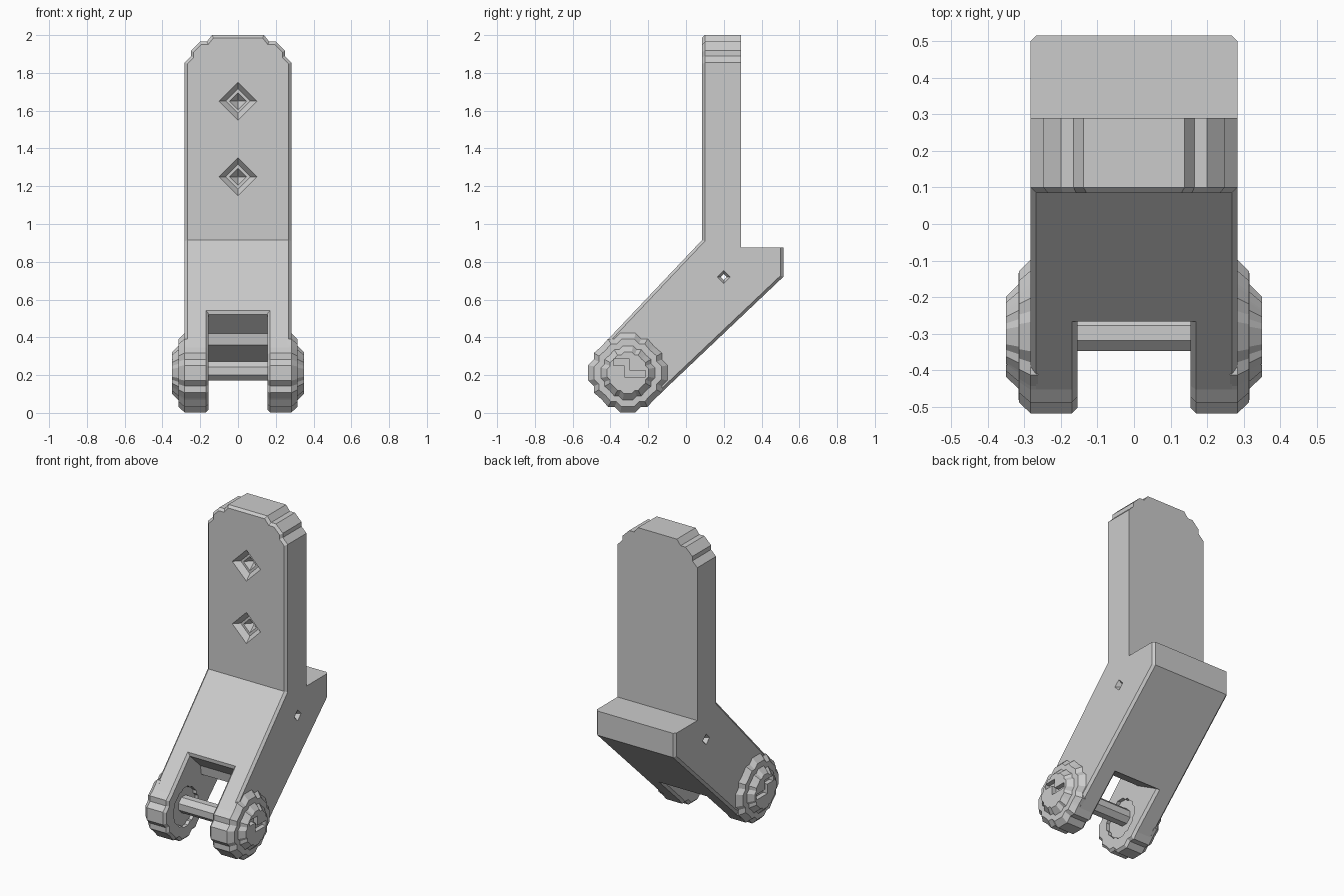
import bpy, bmesh, math
from mathutils import Vector

if "Cube" in bpy.data.objects:
    bpy.data.objects.remove(bpy.data.objects["Cube"])

grey = bpy.data.materials.new("plain grey")
grey.diffuse_color = (0.6, 0.6, 0.6, 1)
grey.use_nodes = True
grey.node_tree.nodes["Principled BSDF"].inputs["Base Color"].default_value = grey.diffuse_color

CY, CZ = -0.308, 0.212          # pivot centre
HALF = 0.283                    # half width of the bracket
CH = 0.015                      # edge chamfer

# Stepped round outline, one quadrant turned four times
QUAD = [(.21, .04), (.18, .07), (.18, .105), (.145, .135),
        (.135, .145), (.105, .18), (.07, .18), (.04, .21)]
ROUND = []
for k in range(4):
    c, s = round(math.cos(k * math.pi / 2)), round(math.sin(k * math.pi / 2))
    ROUND += [(a * c - b * s, a * s + b * c) for a, b in QUAD]


def loft(name, rings):
    """Solid through matching rings of 3D points."""
    bm = bmesh.new()
    loops = [[bm.verts.new(p) for p in r] for r in rings]
    n = len(loops[0])
    for a, b in zip(loops, loops[1:]):
        for i in range(n):
            j = (i + 1) % n
            bm.faces.new((a[i], a[j], b[j], b[i]))
    bm.faces.new(loops[0])
    bm.faces.new(loops[-1])
    bmesh.ops.recalc_face_normals(bm, faces=bm.faces)
    me = bpy.data.meshes.new(name)
    bm.to_mesh(me)
    bm.free()
    me.materials.append(grey)
    ob = bpy.data.objects.new(name, me)
    bpy.context.collection.objects.link(ob)
    return ob


def prism(name, prof, x0, x1):
    return loft(name, [[(x, y, z) for y, z in prof] for x in (x0, x1)])


def stepped(scale):
    return [(CY + a * scale, CZ + b * scale) for a, b in ROUND]


def chamfer(ob, rule):
    bm = bmesh.new()
    bm.from_mesh(ob.data)
    bmesh.ops.bevel(bm, geom=[e for e in bm.edges if rule(*e.verts)],
                    offset=CH, segments=1, affect='EDGES')
    bm.to_mesh(ob.data)
    bm.free()


def cut(ob, cutter):
    m = ob.modifiers.new("cut", 'BOOLEAN')
    m.operation, m.object, m.solver = 'DIFFERENCE', cutter, 'EXACT'
    bpy.context.view_layer.objects.active = ob
    bpy.ops.object.modifier_apply(modifier=m.name)


def diamond(axis_points, horizontal):
    """Four-sided lathe: (radius, position) along x, or along y."""
    rings = []
    for r, t in axis_points:
        ring = []
        for a, b in ((r, 0), (0, r), (-r, 0), (0, -r)):
            ring.append((t, a, b) if horizontal else (a, t, b))
        rings.append(ring)
    return loft("cutter", rings)


# Upright plate with stepped top corners and a chamfered front
right = [(HALF, .86), (HALF, 1.855), (.248, 1.89), (.248, 1.918),
         (.20, 1.965), (.165, 1.965), (.138, 2.0)]
front = [(HALF - CH, .86), (HALF - CH, 1.848), (.235, 1.882), (.235, 1.91),
         (.195, 1.95), (.158, 1.95), (.13, 1.985)]


def both(half):
    return half + [(-x, z) for x, z in reversed(half)]


plate = loft("upright_plate", [[(x, y, z) for x, z in both(o)]
                               for y, o in ((.085, front), (.1, right), (.29, right))])

# Diamond screw holes in the plate
for z in (1.65, 1.25):
    c = diamond([(.115, .07), (.1, .085), (.065, .12), (.045, .12), (.004, .165)], False)
    c.location.z = z
    bpy.context.view_layer.update()
    cut(plate, c)
    bpy.data.objects.remove(c)

# Side cheeks: sloping arm with a stepped round foot
foot = [(a, b) for a, b in ROUND if b - 1e-6 <= -a]
foot.sort(key=lambda p: (math.atan2(p[1], p[0]) - math.radians(134)) % math.tau)
foot = [(CY + a, CZ + b) for a, b in foot]
TOP = (.085, .915)
LOW = (.515, .72)
cheek_profile = foot + [LOW, (.515, .875), (.25, .875), (.25, .915), TOP]


def rim(a, b):
    same_side = abs(a.co.x - b.co.x) < 1e-4
    ledge = a.co.z > .87 and b.co.z > .87
    return same_side and not ledge


# Pin hole through the arm
pin = diamond([(.05, -.3), (.035, -HALF), (.016, -.26),
               (.016, .26), (.035, HALF), (.05, .3)], True)
pin.location = (0, .2, .72)
# Clearance around the axle on the inner cheek faces
clearance = prism("cutter", stepped(.6), -.178, .178)
bpy.context.view_layer.update()

for side, s in (("left", -1), ("right", 1)):
    cheek = prism(side + "_cheek", cheek_profile, s * .155, s * HALF)
    chamfer(cheek, rim)
    cut(cheek, clearance)
    cut(cheek, pin)

    # Domed stepped pivot cap with a bent driver slot
    cap = loft(side + "_pivot_cap",
               [[(s * x, y, z) for y, z in stepped(k)]
                for x, k in ((.262, 1), (.283, 1), (.315, .85), (.316, .68), (.35, .52))])
    slot = prism("cutter", [(-.385, .285), (-.30, .285), (-.30, .225), (-.215, .225),
                            (-.215, .19), (-.325, .19), (-.325, .25), (-.385, .25)],
                 s * .32, s * .37)
    cut(cap, slot)
    bpy.data.objects.remove(slot)


# Middle of the arm, ending in the slot wall
def on_line(p, q, y):
    return (y, p[1] + (q[1] - p[1]) * (y - p[0]) / (q[0] - p[0]))


first, last = foot[0], foot[-1]
middle = prism("arm_middle",
               [TOP, on_line(first, TOP, -.267), (-.265, .52), (-.16, .42), (-.15, .36),
                on_line(last, LOW, .03), LOW, (.515, .875), (.25, .875), (.25, .915)],
               -.172, .172)
cut(middle, pin)
bpy.data.objects.remove(pin)
bpy.data.objects.remove(clearance)

# Axle between the cheeks
prism("axle", [(-.298 + .054 * math.cos((i + .5) * math.pi / 4),
                .221 + .054 * math.sin((i + .5) * math.pi / 4)) for i in range(8)],
      -.2, .2)
